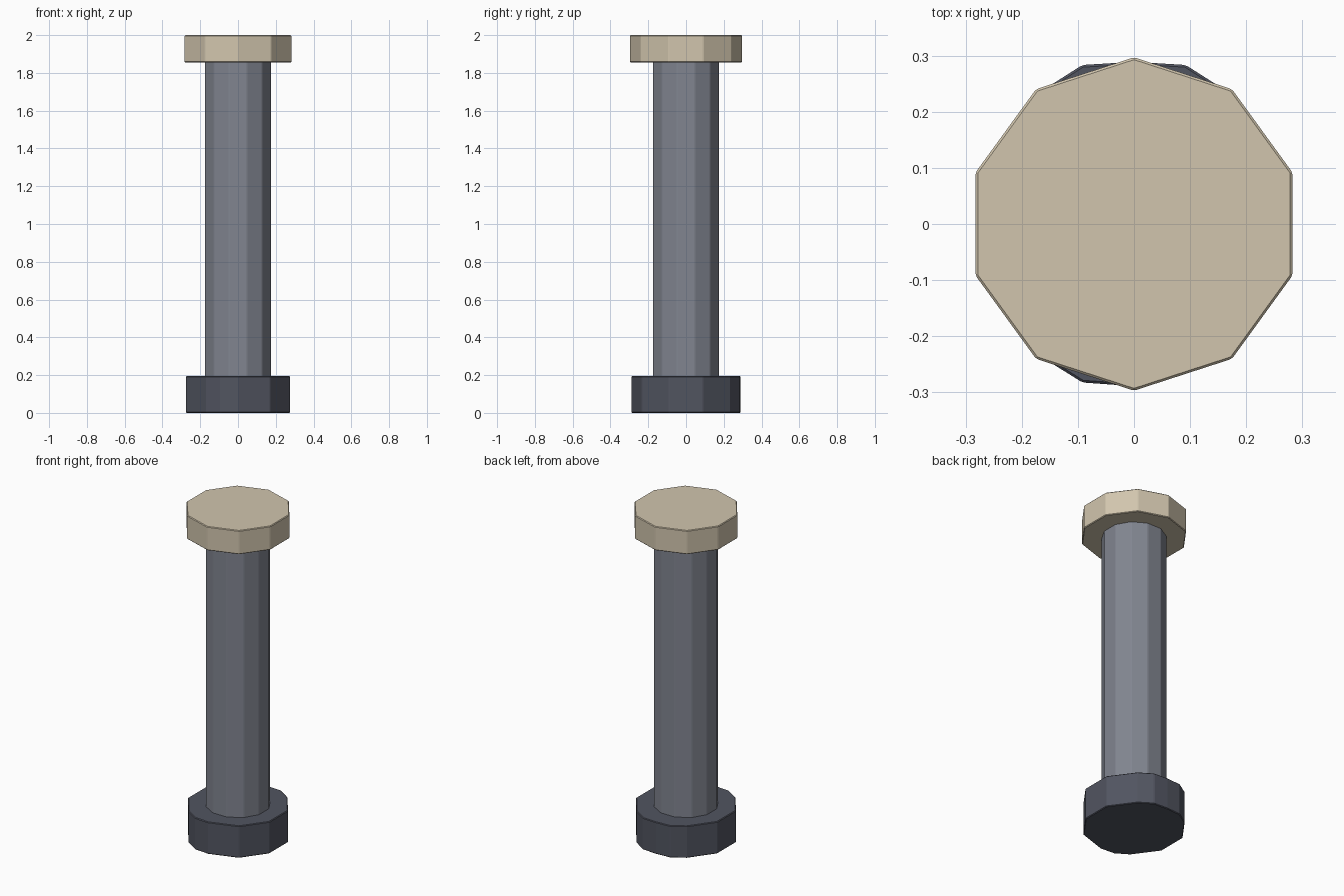
import bpy, bmesh, math

cube = bpy.data.objects.get("Cube")
if cube:
    bpy.data.objects.remove(cube, do_unlink=True)


def material(name, rgb):
    mat = bpy.data.materials.new(name)
    mat.use_nodes = True
    colour = (*rgb, 1)
    mat.diffuse_color = colour
    mat.node_tree.nodes["Principled BSDF"].inputs["Base Color"].default_value = colour
    return mat


def prism(name, outline, bottom, top, mat, bevel):
    """Extrude a polar outline of (degrees, radius) and soften its edges."""
    bm = bmesh.new()
    ring = [bm.verts.new((r * math.cos(math.radians(a)), r * math.sin(math.radians(a)), bottom))
            for a, r in outline]
    face = bm.faces.new(ring)
    raised = bmesh.ops.extrude_face_region(bm, geom=[face])["geom"]
    bmesh.ops.translate(bm, vec=(0, 0, top - bottom),
                        verts=[v for v in raised if isinstance(v, bmesh.types.BMVert)])
    bmesh.ops.recalc_face_normals(bm, faces=bm.faces)
    mesh = bpy.data.meshes.new(name)
    bm.to_mesh(mesh)
    bm.free()
    mesh.materials.append(mat)
    obj = bpy.data.objects.new(name, mesh)
    bpy.context.collection.objects.link(obj)
    mod = obj.modifiers.new("soft_edges", "BEVEL")
    mod.width = bevel
    mod.segments = 1
    mod.limit_method = "ANGLE"
    mod.angle_limit = math.radians(25)
    return obj


def polygon(sides, radius, start):
    return [(start + 360 / sides * i, radius) for i in range(sides)]


tan = material("pale_tan", (0.64, 0.56, 0.42))
steel = material("steel_grey", (0.22, 0.235, 0.28))
dark = material("dark_slate", (0.083, 0.09, 0.118))

# Flat ten-sided cap and twelve-sided shaft
prism("cap", polygon(10, 0.297, 18), 1.855, 2.0, tan, 0.004)
prism("shaft", polygon(12, 0.181, 15), 0.15, 1.9, steel, 0.004)

# Ten-sided foot with lumps standing out of three sides
lumps = [(72, 0.298), (108, 0.298), (252, 0.297)]
prism("foot", sorted(polygon(10, 0.289, 18) + lumps), 0.0, 0.195, dark, 0.004)
